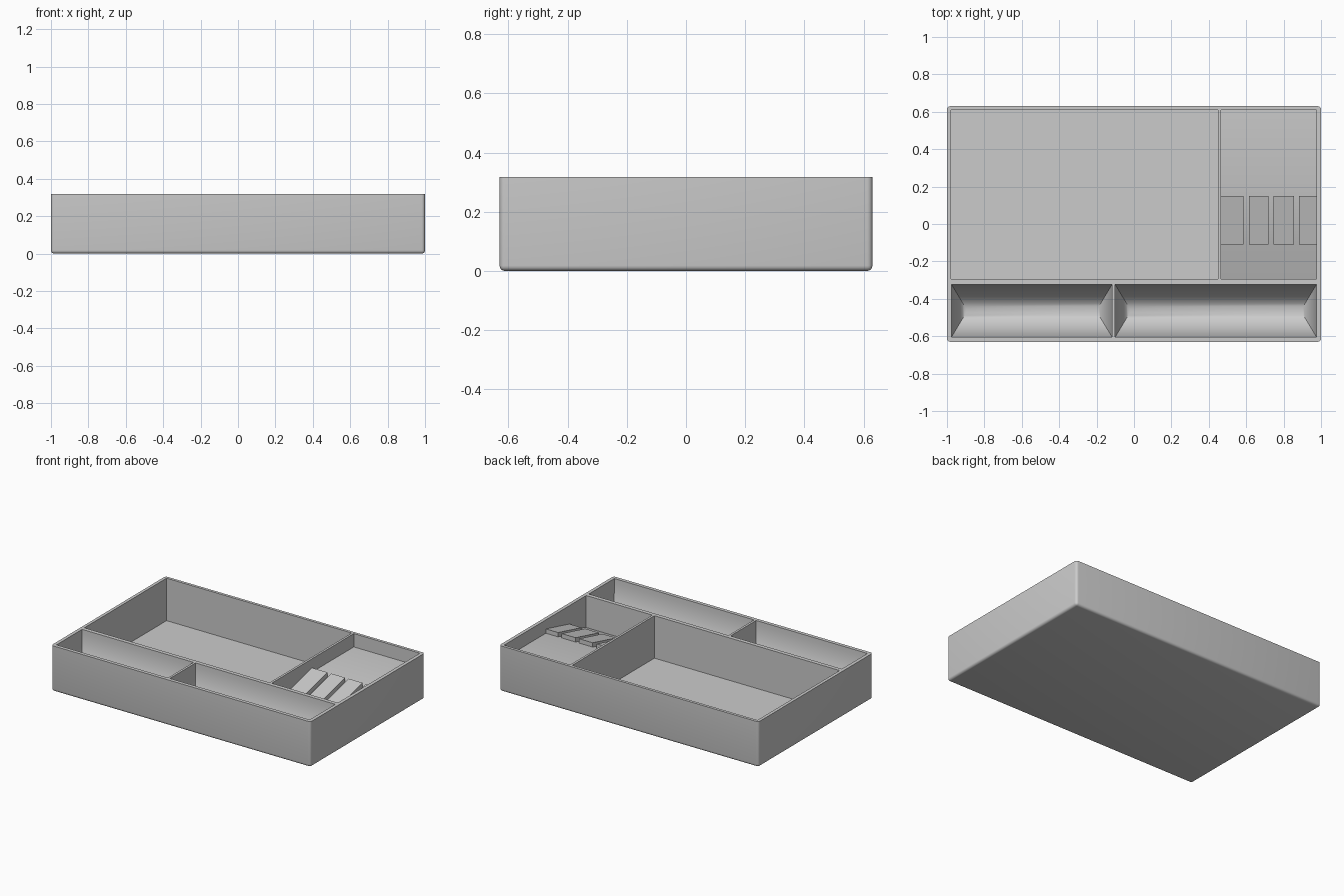
import bpy, bmesh, math

if "Cube" in bpy.data.objects:
    bpy.data.objects.remove(bpy.data.objects["Cube"])

H = 0.318


def finish(name, bm):
    bmesh.ops.recalc_face_normals(bm, faces=bm.faces)
    me = bpy.data.meshes.new(name)
    bm.to_mesh(me)
    bm.free()
    ob = bpy.data.objects.new(name, me)
    bpy.context.collection.objects.link(ob)
    return ob


def loft(name, rings):
    """Closed solid through matching rings of points."""
    bm = bmesh.new()
    loops = [[bm.verts.new(p) for p in r] for r in rings]
    n = len(loops[0])
    for a, b in zip(loops, loops[1:]):
        for i in range(n):
            j = (i + 1) % n
            bm.faces.new((a[i], a[j], b[j], b[i]))
    bm.faces.new(loops[0])
    bm.faces.new(loops[-1])
    return finish(name, bm)


def rect(x0, x1, y0, y1, z):
    return [(x0, y0, z), (x1, y0, z), (x1, y1, z), (x0, y1, z)]


def prism_x(name, profile, x0, x1):
    return loft(name, [[(x, y, z) for y, z in profile] for x in (x0, x1)])


def trough(name, x0, x1, y0, y1, depth):
    """Rounded pocket cutter with sloping mitred ends."""
    rings = [rect(x0, x1, y0, y1, H + 0.05)]
    half = (y1 - y0) / 2
    for i in range(15):
        a = math.radians(86) * i / 14
        s = 1 - math.cos(a)
        rings.append(rect(x0 + 0.085 * s, x1 - 0.085 * s,
                          y0 + half * s, y1 - half * s, H - depth * math.sin(a)))
    return loft(name, rings)


# Outer tray block with rounded bottom and upright edges
tray = loft("tray", [rect(-1, 1, -0.63, 0.63, z) for z in (0, H)])
bm = bmesh.new()
bm.from_mesh(tray.data)
edges = [e for e in bm.edges if min(v.co.z for v in e.verts) < 0.01]
bmesh.ops.bevel(bm, geom=edges, offset=0.018, segments=4, profile=0.5, affect='EDGES')
bm.to_mesh(tray.data)
bm.free()

# Pockets: large bin, stepped side bin, two curved front troughs
cutters = [
    loft("main_bin_cutter", [rect(-0.978, 0.45, -0.295, 0.61, z) for z in (0.022, H + 0.05)]),
    prism_x("side_bin_cutter",
            [(0.61, H + 0.05), (0.61, 0.225), (0.15, 0.225), (-0.115, 0.155),
             (-0.295, 0.095), (-0.295, H + 0.05)], 0.466, 0.976),
    trough("left_trough_cutter", -0.976, -0.117, -0.605, -0.323, 0.27),
    trough("right_trough_cutter", -0.101, 0.976, -0.605, -0.323, 0.27),
]
for c in cutters:
    m = tray.modifiers.new(c.name, 'BOOLEAN')
    m.operation = 'DIFFERENCE'
    m.solver = 'EXACT'
    m.object = c
    c.hide_render = True

# Bake the cuts and drop the cutters
deps = bpy.context.evaluated_depsgraph_get()
baked = bpy.data.meshes.new_from_object(tray.evaluated_get(deps))
tray.modifiers.clear()
tray.data = baked
for c in cutters:
    bpy.data.objects.remove(c)

# Sloping rests in the side bin, separated by narrow grooves
rests = [(0.466, 0.585), (0.615, 0.72), (0.747, 0.855), (0.882, 0.976)]
parts = [tray]
for i, (x0, x1) in enumerate(rests):
    parts.append(prism_x(f"sloping_rest_{i + 1}",
                         [(0.15, 0.215), (0.15, 0.255), (-0.11, 0.19), (-0.11, 0.145)], x0, x1))

for ob in parts:
    bpy.ops.object.select_all(action='DESELECT')
    ob.select_set(True)
    bpy.context.view_layer.objects.active = ob
    bpy.ops.object.shade_smooth_by_angle(angle=math.radians(30))
